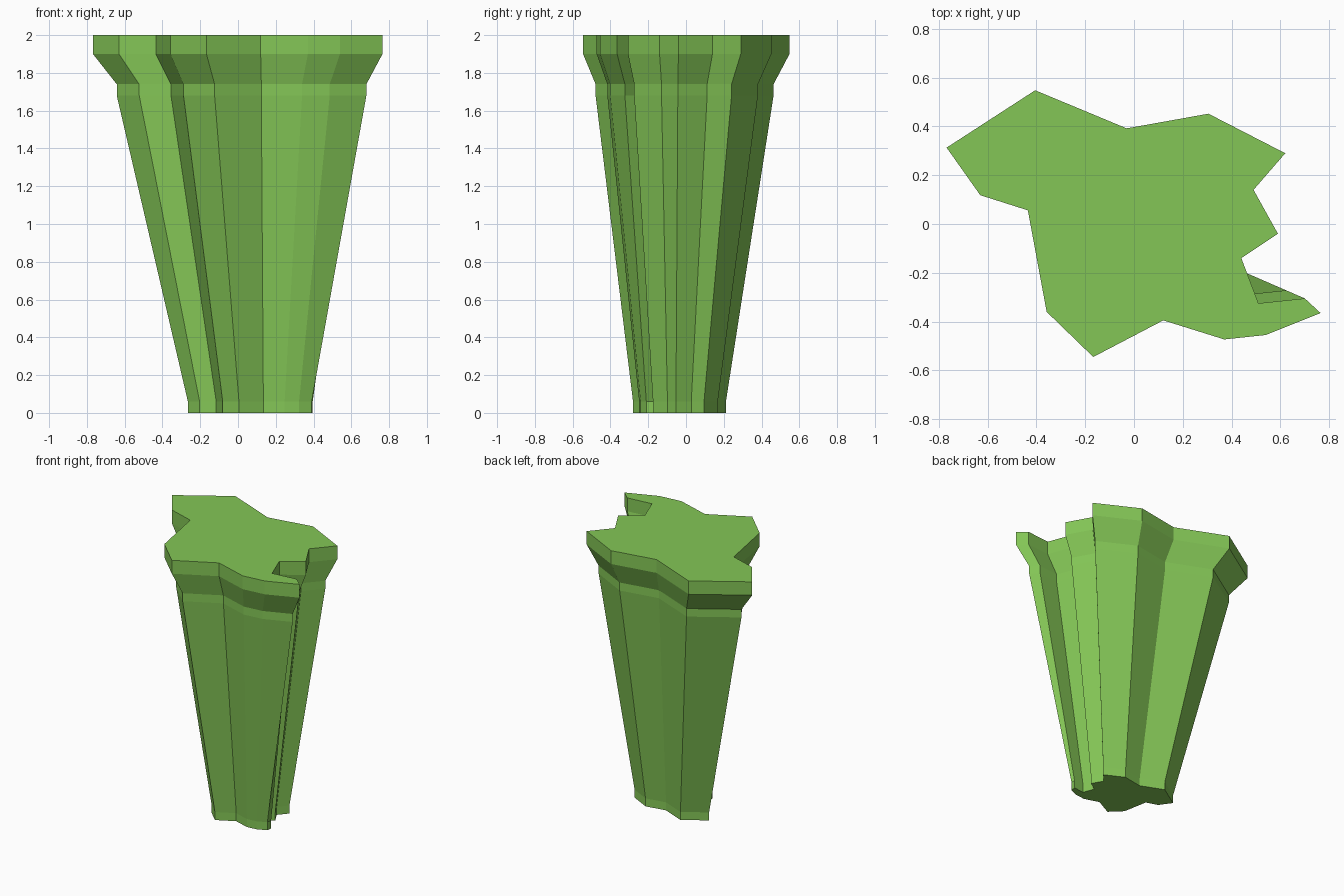
import bpy, bmesh

if "Cube" in bpy.data.objects:
    bpy.data.objects.remove(bpy.data.objects["Cube"])

# Jagged outline of the top, counter-clockwise
OUTLINE = [(0.765, -0.365), (0.70, -0.305), (0.51, -0.325), (0.44, -0.14),
           (0.59, -0.04), (0.49, 0.14), (0.62, 0.29), (0.305, 0.452),
           (-0.03, 0.392), (-0.405, 0.548), (-0.768, 0.313), (-0.63, 0.118),
           (-0.435, 0.056), (-0.358, -0.36), (-0.167, -0.545), (0.12, -0.395),
           (0.37, -0.473), (0.54, -0.455)]
CENTRE = (0.146, -0.064)
# Height and outline scale: foot band, tapered body, collar, flared rim
LEVELS = [(0.0, 0.45), (0.06, 0.45), (1.68, 0.862), (1.74, 0.862),
          (1.90, 1.0), (2.0, 1.0)]

bm = bmesh.new()
rings = []
for z, s in LEVELS:
    ring = [bm.verts.new((CENTRE[0] + (x - CENTRE[0]) * s,
                          CENTRE[1] + (y - CENTRE[1]) * s, z)) for x, y in OUTLINE]
    rings.append(ring)

# The thin spur is blunted at the foot
for ring in rings[:2]:
    ring[0].co.x, ring[0].co.y = 0.39, -0.21

# Side walls and flat caps
n = len(OUTLINE)
for low, high in zip(rings, rings[1:]):
    for i in range(n):
        j = (i + 1) % n
        bm.faces.new((low[i], low[j], high[j], high[i]))
bm.faces.new(rings[0][::-1])
bm.faces.new(rings[-1])
bmesh.ops.recalc_face_normals(bm, faces=bm.faces)

mesh = bpy.data.meshes.new("tapered_pillar")
bm.to_mesh(mesh)
bm.free()
pillar = bpy.data.objects.new("tapered_pillar", mesh)
bpy.context.collection.objects.link(pillar)

# Green finish
green = bpy.data.materials.new("green")
green.diffuse_color = (0.23, 0.565, 0.093, 1.0)
green.use_nodes = True
green.node_tree.nodes["Principled BSDF"].inputs["Base Color"].default_value = green.diffuse_color
mesh.materials.append(green)
